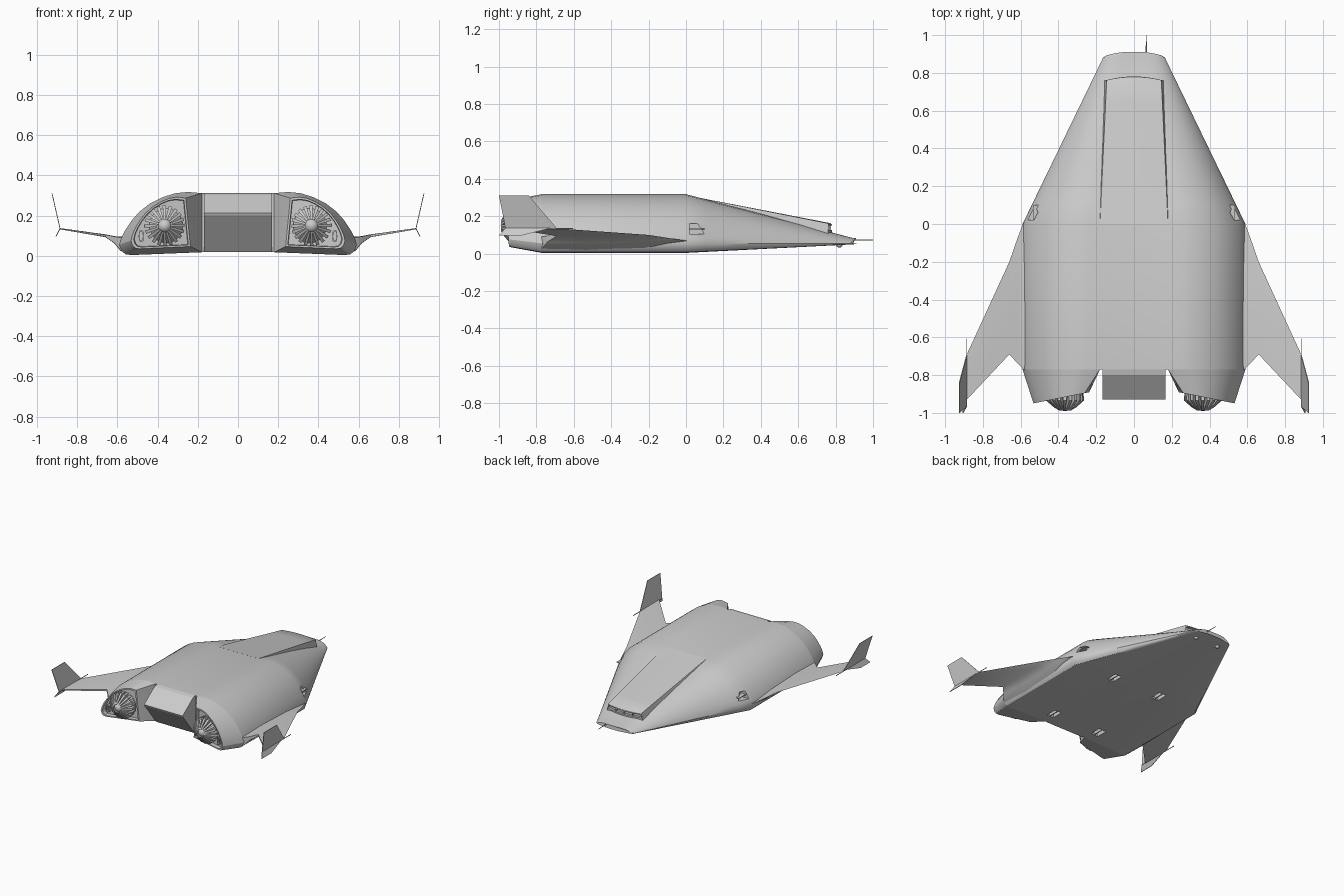
import bpy, bmesh, math
from mathutils import Matrix, Vector

if "Cube" in bpy.data.objects:
    bpy.data.objects.remove(bpy.data.objects["Cube"])


def material(name, v):
    m = bpy.data.materials.new(name)
    m.diffuse_color = (v, v, v, 1)
    m.use_nodes = True
    m.node_tree.nodes["Principled BSDF"].inputs["Base Color"].default_value = m.diffuse_color
    return m


GREY = material("hull grey", 0.6)


def finish(name, bm, smooth=True, angle=30):
    bmesh.ops.recalc_face_normals(bm, faces=bm.faces)
    me = bpy.data.meshes.new(name)
    bm.to_mesh(me)
    bm.free()
    ob = bpy.data.objects.new(name, me)
    bpy.context.collection.objects.link(ob)
    me.materials.append(GREY)
    if smooth:
        bpy.ops.object.select_all(action='DESELECT')
        ob.select_set(True)
        bpy.context.view_layer.objects.active = ob
        bpy.ops.object.shade_smooth_by_angle(angle=math.radians(angle))
    return ob


def loft(bm, rings, caps=True):
    """Skin closed rings of equal length."""
    vs = [[bm.verts.new(p) for p in r] for r in rings]
    n = len(vs[0])
    for a, b in zip(vs, vs[1:]):
        for i in range(n):
            bm.faces.new((a[i], a[(i + 1) % n], b[(i + 1) % n], b[i]))
    if caps:
        bm.faces.new(vs[0])
        bm.faces.new(vs[-1])


def lerp_rings(a, b, steps):
    return [[Vector(p).lerp(Vector(q), s / steps) for p, q in zip(a, b)]
            for s in range(steps + 1)]


def box(bm, x0, x1, y0, y1, z0, z1):
    loft(bm, [[(x0, y, z0), (x1, y, z0), (x1, y, z1), (x0, y, z1)] for y in (y0, y1)])


# Half cross-section of the hull, from the slot edge underneath round to the roof
SIDE = [(.18, .018), (.53, .004), (.56, .008), (.58, .025), (.59, .055), (.58, .09),
        (.56, .13), (.53, .175), (.49, .22), (.44, .259), (.38, .29), (.315, .311),
        (.25, .318), (.18, .312)]
FULL = SIDE + [(-x, z) for x, z in reversed(SIDE)]


def nose(s, y):
    out = []
    for x, z in FULL:
        nx = x * .29 * s
        out.append((nx, y + .028 * (1 - (nx / .171) ** 2), .068 + (.048 + z * .115 - .068) * s))
    return out


# Hull: constant rear, ruled taper to a bowed nose
bm = bmesh.new()
mid = [(x, 0, z) for x, z in FULL]
rings = [[(x, -.77, z) for x, z in FULL]] + lerp_rings(mid, nose(1, .865), 8)
rings += [nose(.96, .878), nose(.85, .885)]
loft(bm, rings)
hull = finish("hull", bm, angle=32)

# Recesses: side intakes and belly hatches
bm = bmesh.new()
for s in (1, -1):
    plan = [(.7, .02), (.49, .02), (.525, .1), (.7, .1)]
    loft(bm, [[(s * x, y, z) for x, y in plan] for z in (.105, .16)])
    for y in (.03, -.65):
        box(bm, s * .21 - .03, s * .21 + .03, y - .045, y + .045, -.05, .045)
cutter = finish("recess_cutter", bm, False)
cutter.hide_render = True
cutter.hide_set(True)
mod = hull.modifiers.new("recesses", 'BOOLEAN')
mod.operation = 'DIFFERENCE'
mod.solver = 'EXACT'
mod.object = cutter

# Hatch ribs and intake vanes inside the recesses
bm = bmesh.new()
for s in (1, -1):
    for y in (.03, -.65):
        box(bm, s * .21 - .004, s * .21 + .004, y - .045, y + .045, .02, .046)
    box(bm, s * .515 - .02, s * .515 + .02, .018, .1, .128, .134)
finish("recess_ribs", bm, False)

# Cockpit fairing with a recessed viewing slit
bm = bmesh.new()


def cockpit(y, hw, zt, zb, bow=0.0):
    top = [(hw * k / 4, zt) for k in range(4, -5, -1)]
    base = [((hw + .012) * k / 4, zb) for k in range(-4, 5)]
    return [(x, y + bow * (1 - (x / hw) ** 2), z) for x, z in top + base]


rings = lerp_rings(cockpit(.0, .18, .3125, .29), cockpit(.755, .145, .163, .1, .017), 6)
rings += [cockpit(.762, .145, .157, .1, .017), cockpit(.764, .137, .15, .126, .017),
          cockpit(.745, .137, .15, .126, .017)]
loft(bm, rings)
for k in (-1, 0, 1):
    box(bm, k * .07 - .003, k * .07 + .003, .75, .775 - abs(k) * .004, .124, .152)
finish("cockpit_fairing", bm)

# Tail block between the engines: wedge profile pulled across
bm = bmesh.new()
prof = [(-.7, .312), (-.77, .312), (-.80, .305), (-.93, .212), (-.925, .2), (-.78, .02), (-.7, .02)]
loft(bm, [[(x, y, z) for y, z in prof] for x in (-.168, .168)])
finish("tail_block", bm, False)

# Engine nacelles with recessed ends
CX, CZ = .37, .15


def end_ring(s, k, dy=0.0):
    out = []
    for x, z in SIDE:
        nx = .237 + (x - .18) * .72 + (z - .02) * .08 * max(0, (.4 - x) / .22)
        nz = .035 + (z - .004) * .82
        nx, nz = CX + (nx - CX) * k, CZ + (nz - CZ) * k
        out.append((s * nx, -.89 - .06 * (nx - .235) / .3 + dy, nz))
    return out


for s, side in ((1, "right"), (-1, "left")):
    bm = bmesh.new()
    start = [(s * x, -.77, z) for x, z in SIDE]
    loft(bm, lerp_rings(start, end_ring(s, 1), 2) + [end_ring(s, .92), end_ring(s, .9, .03)])
    finish(side + "_nacelle", bm)

    # Turbine: backing disc, ring of sloped blades, round hub
    ex, ez = s * .365, .15
    bm = bmesh.new()
    turn = Matrix.Translation((ex, -.9, ez)) @ Matrix.Rotation(math.pi / 2, 4, 'X')
    bmesh.ops.create_cone(bm, segments=32, cap_ends=True, radius1=.09, radius2=.035,
                          depth=.08, matrix=turn @ Matrix.Translation((0, 0, .02)))
    bmesh.ops.create_uvsphere(bm, u_segments=20, v_segments=10, radius=.034,
                              matrix=turn @ Matrix.Translation((0, 0, .06)) @ Matrix.Diagonal((1, 1, .9, 1)))
    for i in range(20):
        r = turn @ Matrix.Rotation(i * math.tau / 20, 4, 'Z')
        outline = [(.03, .02), (.098, -.01), (.1, .035), (.06, .07), (.03, .088)]
        loft(bm, [[r @ Vector((a, w + lean * a, h)) for a, h in outline]
                  for w, lean in ((-.003, -.04), (.003, .07))])
    finish(side + "_turbine", bm)

    # Small oval exhaust beside the turbine
    bm = bmesh.new()
    oval = [(.012 * math.cos(t * math.tau / 16),
             .012 * math.sin(t * math.tau / 16) + (.018 if 0 < t < 8 else -.018 if t > 8 else 0))
            for t in range(16)]
    loft(bm, [[(s * (.482 + a * k), y, .098 + b * k) for a, b in oval]
              for k, y in ((1, -.88), (1, -.935), (.7, -.935), (.7, -.92))])
    finish(side + "_exhaust", bm)

    # Wing: lens sections blending out of the hull side
    bm = bmesh.new()
    rings = []
    for x, lead, trail, z, t in ((.54, .03, -.79, .055, .05), (.585, .01, -.77, .06, .035),
                                 (.615, -.07, -.74, .08, .018), (.66, -.2, -.69, .1, .007),
                                 (.885, -.69, -.93, .135, .003)):
        ch = lead - trail
        zl = .08 + (z - .08) * .6 if x < .63 else z
        sec = [(lead, zl, 0), (lead - ch * .3, z, .8), (lead - ch * .7, z, 1), (trail, z, .9),
               (trail, z, -.9), (lead - ch * .7, z, -1), (lead - ch * .3, z, -.8)]
        rings.append([(s * x, y, h + t * k) for y, h, k in sec])
    loft(bm, rings)
    finish(side + "_wing", bm)

    # Winglet: canted upper fin, small lower fin and a forward probe
    bm = bmesh.new()
    for poly in ([(-.69, .134, .885), (-.84, .31, .925), (-1, .31, .925), (-.965, .134, .885)],
                 [(-.72, .137, .885), (-.88, .097, .905), (-1, .097, .905), (-.965, .137, .885)]):
        loft(bm, [[(s * (x + d), y, z) for y, z, x in poly] for d in (-.002, .002)])
    box(bm, s * .885 - .002, s * .885 + .002, -.73, -.605, .133, .137)
    finish(side + "_winglet", bm, False)

    # Chin sensor under the nose
    bm = bmesh.new()
    bmesh.ops.create_uvsphere(bm, u_segments=16, v_segments=8, radius=.018,
                              matrix=Matrix.Translation((s * .1, .82, .05)))
    finish(side + "_chin_sensor", bm)

# Nose probe
bm = bmesh.new()
bmesh.ops.create_cone(bm, segments=8, cap_ends=True, radius1=.004, radius2=.002, depth=.14,
                      matrix=Matrix.Translation((.065, .93, .073)) @ Matrix.Rotation(-math.pi / 2, 4, 'X'))
finish("nose_probe", bm)
